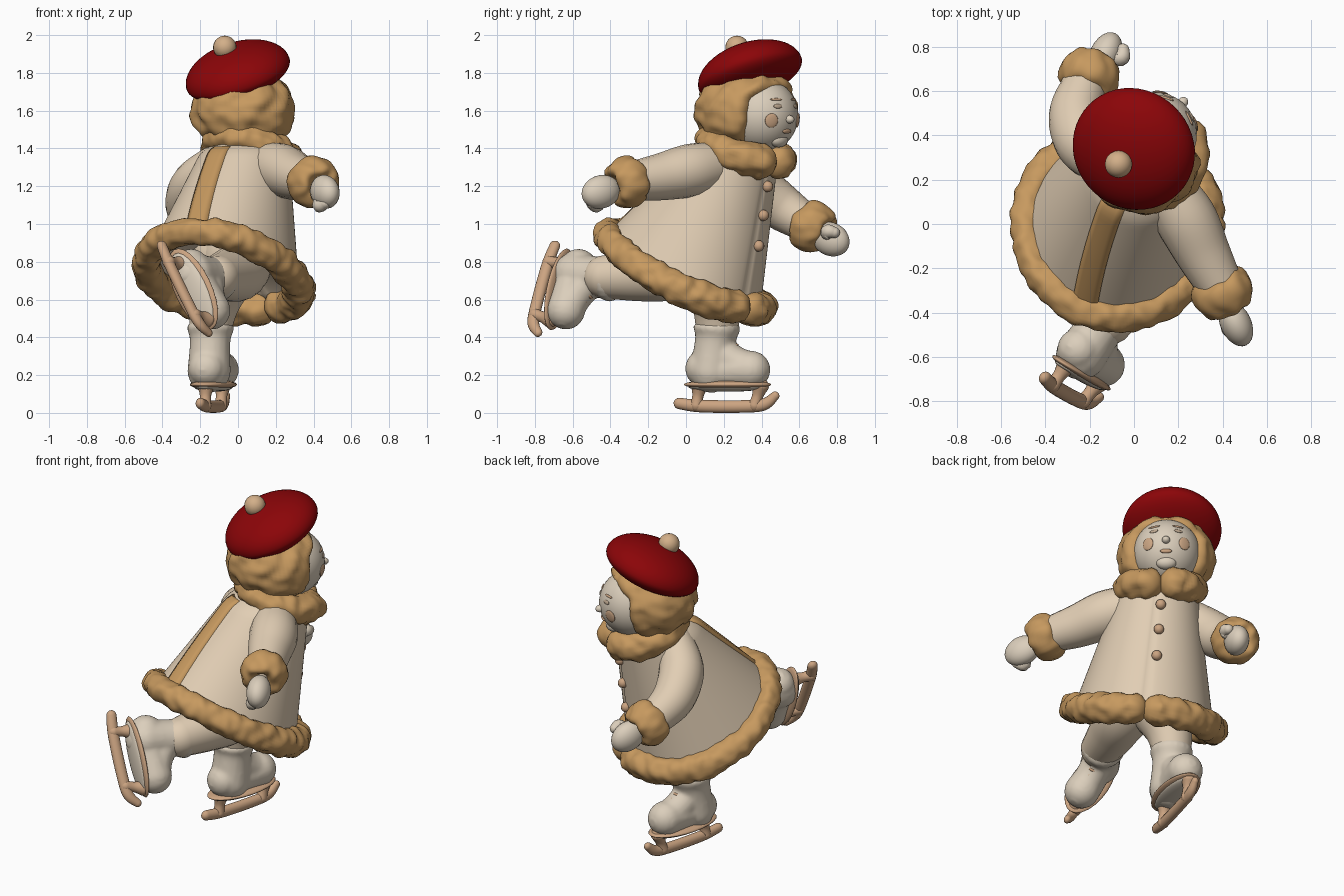
import bpy, bmesh, math
from mathutils import Vector, Matrix, noise

if "Cube" in bpy.data.objects:
    bpy.data.objects.remove(bpy.data.objects["Cube"])

COLORS = {"cream": (.76, .62, .46), "ivory": (.71, .62, .50), "fur_tan": (.57, .32, .115),
          "skate_tan": (.60, .37, .22), "beret_red": (.26, .0015, .0025),
          "pompom_beige": (.65, .43, .25), "blush": (.60, .38, .23), "eye_brown": (.50, .38, .27)}
MATS = {}
for key, col in COLORS.items():
    MATS[key] = bpy.data.materials.new(key)
    MATS[key].diffuse_color = (*col, 1)


def finish(name, bm, mats, matrix=None):
    """Turn a bmesh into a smooth shaded object."""
    bmesh.ops.recalc_face_normals(bm, faces=bm.faces)
    for f in bm.faces:
        f.smooth = True
    me = bpy.data.meshes.new(name)
    bm.to_mesh(me)
    bm.free()
    for m in mats:
        me.materials.append(MATS[m])
    ob = bpy.data.objects.new(name, me)
    bpy.context.collection.objects.link(ob)
    if matrix:
        ob.matrix_world = matrix
    return ob


def skin(bm, rings, closed=False):
    """Bridge equal rings of points with quads."""
    vr = [[bm.verts.new(p) for p in r] for r in rings]
    n = len(vr[0])
    pairs = list(zip(vr, vr[1:])) + ([(vr[-1], vr[0])] if closed else [])
    for a, b in pairs:
        for i in range(n):
            bm.faces.new((a[i], a[(i + 1) % n], b[(i + 1) % n], b[i]))
    if not closed:
        bm.faces.new(vr[0])
        bm.faces.new(vr[-1])


def add_tube(bm, pts, closed=False, bump=0, sides=20, steps=6, flat=None):
    """Round tube through (x, y, z, radius) points, with domed ends."""
    P = [Vector(p) for p in pts]
    n, path = len(P), []
    for i in range(n if closed else n - 1):
        a, b, c, d = [P[(i + k) % n] if closed else P[min(max(i + k, 0), n - 1)] for k in (-1, 0, 1, 2)]
        for s in range(steps):
            t = s / steps
            path.append(.5 * (2 * b + (c - a) * t + (2 * a - 5 * b + 4 * c - d) * t * t
                              + (3 * b - a - 3 * c + d) * t ** 3))
    if not closed:
        path.append(P[-1])
    C, R = [Vector(p[:3]) for p in path], [p[3] for p in path]
    m = len(C)
    T = [(C[(i + 1) % m] - C[i - 1] if closed else C[min(i + 1, m - 1)] - C[max(i - 1, 0)]).normalized()
         for i in range(m)]
    sec = list(zip(C, T, R))
    if not closed:
        dome = [.97, .8, .55, .2]
        head = [(C[0] - T[0] * R[0] * k, T[0], R[0] * math.sqrt(1 - k * k)) for k in dome]
        tail = [(C[-1] + T[-1] * R[-1] * k, T[-1], R[-1] * math.sqrt(1 - k * k)) for k in dome[::-1]]
        sec = head + sec + tail
    side = sec[0][1].orthogonal().normalized()
    rings = []
    for c, t, r in sec:
        side = (side - t * side.dot(t)).normalized()
        up = t.cross(side)
        ring = []
        for k in range(sides):
            a = 2 * math.pi * k / sides
            o = (side * math.cos(a) + up * math.sin(a)) * r
            p = c + o * (1 + bump * noise.noise((c + o) * 17))
            ring.append(p if flat is None else Vector((p.x, p.y * flat, p.z)))
        rings.append(ring)
    skin(bm, rings, closed)


def tube(name, pts, mat, matrix=None, **kw):
    bm = bmesh.new()
    add_tube(bm, pts, **kw)
    return finish(name, bm, [mat], matrix)


def blob(name, loc, radii, mat, rot=None, seg=24, shape=None):
    """Ellipsoid, optionally reshaped by a function of its unit sphere point."""
    bm = bmesh.new()
    bmesh.ops.create_uvsphere(bm, u_segments=seg, v_segments=seg * 2 // 3, radius=1)
    for v in bm.verts:
        k = shape(v.co) if shape else 1
        v.co = Vector([a * b * k for a, b in zip(v.co, radii)])
    mtx = Matrix.Translation(loc) @ (rot.to_4x4() if rot else Matrix())
    return finish(name, bm, [mat], mtx)


def frame(forward, up):
    """Rotation with local x forward and local z up."""
    x = Vector(forward).normalized()
    z = Vector(up)
    z = (z - x * z.dot(x)).normalized()
    return Matrix((x, z.cross(x), z)).transposed()


# Coat: flared surface from the tilted hem (t=0) up to the neck (t=1)
BACK = Vector((-.35, -.937)).normalized()
FRONT = math.radians(51)


def coat(t, az, grow=0):
    d = Vector((math.cos(az), math.sin(az)))
    hem = .55 + .41 * max(0, (1 + d.dot(BACK)) / 2) ** 1.3
    c = Vector((-.08, -.01)).lerp(Vector((.05, .285)), t)
    r = .405 + (.215 - .405) * t + grow
    if t > .85:
        r -= .1 * ((t - .85) / .15) ** 2
    off = (az - FRONT + math.pi) % (2 * math.pi) - math.pi
    r *= 1 - .03 * math.exp(-(off / .04) ** 2)
    p = c + d * r
    return Vector((p.x, p.y, hem + (1.45 - hem) * t))


N = 120
bm = bmesh.new()
angles = [2 * math.pi * k / N for k in range(N)]
under = []
for s, lift in ((.05, .16), (.5, .14), (.88, .06)):
    under.append([Vector((-.08, -.01, .72)).lerp(coat(0, a), s) + Vector((0, 0, lift)) for a in angles])
skin(bm, under + [[coat(i / 24, a) for a in angles] for i in range(25)])
finish("coat", bm, ["cream"])

# Fur trims: hem roll with a front gap, back strip, collar
hem_pts = []
for k in range(37):
    a = FRONT + math.radians(10 + 340 * k / 36)
    hem_pts.append((*coat(0, a), .08 + .008 * math.cos(a - FRONT)))
tube("hem_fur", hem_pts, "fur_tan", bump=.2, steps=6, sides=28)

bm = bmesh.new()
rings = []
for i in range(25):
    t = i / 26
    mid = math.radians(249 - 18 * t)
    half = .058 / (.405 - .2 * t)
    rings.append([coat(t, mid + half * o, g) for o, g in
                  ((-1, -.02), (-1, .008), (-.5, .02), (.5, .02), (1, .008), (1, -.02))])
skin(bm, rings)
finish("back_fur_strip", bm, ["fur_tan"])

collar = []
for k in range(17):
    a = FRONT + math.radians(23 + 314 * k / 16)
    f = (1 + math.cos(a - FRONT)) / 2
    r = .155 + .05 * f
    collar.append((.05 + r * math.cos(a), .295 + r * math.sin(a), 1.465 - .14 * f, .08 + .012 * f))
tube("collar_fur", collar, "fur_tan", bump=.2, sides=28)

# Buttons down the front
for i, t in enumerate((.37, .55, .72)):
    blob(f"button_{i + 1}", coat(t, FRONT + .11, .005), (.03, .03, .03), "skate_tan", seg=14)

# Arms, fur cuffs and mittens
ARMS = {
    "back_arm": ([(.13, .18, 1.315, .12), (.23, .03, 1.285, .14), (.31, -.13, 1.25, .125), (.385, -.27, 1.23, .105)],
                 (.40, -.31, 1.22), (.20, -.42, -.12), (.46, -.45, 1.17), (.43, -.47, 1.10), (.46, -.50, 1.11)),
    "front_arm": ([(-.10, .26, 1.32, .11), (-.22, .36, 1.21, .13), (-.26, .49, 1.10, .125), (-.23, .61, 1.02, .105)],
                  (-.20, .67, .985), (.35, .75, -.35), (-.13, .765, .92), (-.06, .75, .96), (-.05, .785, .955)),
}
for name, (pts, cuff, axis, hand, th0, th1) in ARMS.items():
    tube(name, pts, "cream")
    rot = frame(axis, (0, 0, 1))
    ring = [(0, .078 * math.cos(a), .078 * math.sin(a), .06) for a in [math.pi * k / 6 for k in range(12)]]
    tube(name + "_cuff", ring, "fur_tan", Matrix.Translation(cuff) @ rot.to_4x4() @ Matrix.Diagonal((1.45, 1, 1, 1)),
         closed=True, bump=.2, steps=5, sides=24)
    blob(name + "_mitten", hand, (.11, .07, .088), "ivory", rot)
    tube(name + "_thumb", [(*hand, .035), (*th0, .038), (*th1, .03)], "ivory", sides=12)


# Skating boots, built toe along local x
def skate(name, origin, rot):
    mtx = Matrix.Translation(origin) @ rot.to_4x4()
    bm = bmesh.new()
    add_tube(bm, [(-.13, 0, .235, .10), (-.02, 0, .225, .095), (.13, 0, .228, .102)])
    add_tube(bm, [(-.09, 0, .22, .115), (-.075, 0, .33, .108), (-.065, 0, .40, .11), (-.06, 0, .45, .125),
                  (-.06, 0, .49, .10)])
    add_tube(bm, [(-.05, 0, .33, .09), (.03, 0, .27, .09), (.1, 0, .24, .09)])
    boot = finish(name + "_boot", bm, ["ivory"], mtx)
    rm = boot.modifiers.new("blend", 'REMESH')
    rm.mode, rm.voxel_size, rm.use_smooth_shade = 'VOXEL', .012, True
    sm = boot.modifiers.new("soften", 'SMOOTH')
    sm.iterations = 6
    # sole rim, pale underside, blade, posts and laces
    blob(name + "_sole_rim", mtx @ Vector((0, 0, .15)), (.24, .112, .026), "skate_tan", rot)
    blob(name + "_underside", mtx @ Vector((0, 0, .138)), (.215, .09, .026), "ivory", rot)
    tube(name + "_blade", [(-.265, 0, .05, .03), (-.15, 0, .036, .033), (.08, 0, .034, .033), (.2, 0, .045, .032),
                           (.26, 0, .09, .024)], "skate_tan", mtx, sides=16, flat=.85)
    for side, x, lean in (("heel", -.17, .015), ("toe", .15, .03)):
        tube(f"{name}_{side}_post", [(x, 0, .04, .034), (x + lean / 2, 0, .09, .03), (x + lean, 0, .14, .045)],
             "skate_tan", mtx, sides=16)
    for i in range(3):
        x, z = .052 + .026 * i, .368 - .022 * i
        tube(f"{name}_lace_{i + 1}", [(x - .025, -.045, z - .025, .009), (x, 0, z - .01, .009),
             (x - .025, .045, z - .025, .009)], "skate_tan", mtx, sides=8)


skate("standing_skate", (-.13, .22, 0), frame((.26, .965, 0), (0, 0, 1)))
skate("raised_skate", (-.315, -.80, .65), frame((.22, -.12, -.45), (.5, .85, .05)))

# Legs
tube("standing_leg", [(-.145, .165, .46, .115), (-.12, .16, .60, .14), (-.05, .1, .82, .2)], "cream")
tube("raised_leg", [(-.11, -.43, .72, .115), (-.05, -.25, .73, .14), (0, -.1, .75, .16), (0, .03, .82, .2)], "cream")

# Head, turned toward the front of the coat; local x is the face direction
FACE = frame((.66, .75, 0), (0, 0, 1))
HEAD = Vector((.085, .395, 1.575))
RAD = (.205, .195, .20)


def on_face(az, el, out=1.0):
    a, e = math.radians(az), math.radians(el)
    d = Vector((math.cos(e) * math.cos(a), math.cos(e) * math.sin(a), math.sin(e)))
    loc = HEAD + FACE @ Vector([q * r * out for q, r in zip(d, RAD)])
    return loc, FACE @ frame(d, (0, 0, 1))


def hair_shape(p):
    az, el = abs(math.atan2(p.y, p.x)), math.asin(max(-1, min(1, p.z)))
    side = 1 / (1 + math.exp((az - .80) * 16))
    low = 1 / (1 + math.exp((el - .56 + .25 * az) * 18))
    lock = .025 * math.sin(9 * az + 5 * p.z) + .06 * noise.noise(p * 4)
    return 1 + lock * (1 - side * low) - .4 * side * low


blob("head", HEAD, RAD, "ivory", FACE, seg=32)
blob("hair", (.03, .325, 1.60), (.275, .28, .23), "fur_tan", FACE, seg=72, shape=hair_shape)

loc, rot = on_face(0, -6, .99)
blob("nose", loc, (.03, .024, .022), "ivory", rot, seg=14)
loc, rot = on_face(0, -46, .90)
blob("chin", loc, (.04, .06, .04), "ivory", rot, seg=18)
loc, rot = on_face(0, -25, 1.0)
blob("lips", loc, (.009, .034, .013), "skate_tan", rot, seg=14)
for s, side in ((1, "left"), (-1, "right")):
    loc, rot = on_face(33 * s, -8, .993)
    blob(f"{side}_blush", loc, (.009, .036, .038), "blush", rot, seg=18)
    loc, rot = on_face(22 * s, 14, .998)
    blob(f"{side}_eye", loc, (.006, .026, .012), "eye_brown", rot, seg=14)
    loc, rot = on_face(23 * s, 25, .998)
    blob(f"{side}_brow", loc, (.006, .036, .007), "blush", rot, seg=14)

# Beret, tilted back and to one side, with a flatter underside, and pompom
TILT = Vector((-.31, -.32, 1)).to_track_quat('Z', 'Y').to_matrix()
beret = blob("beret", (0, .34, 1.795), (.285, .285, .155), "beret_red", TILT, seg=48)
for v in beret.data.vertices:
    if v.co.z < 0:
        v.co.z *= .68
blob("pompom", (-.07, .27, 1.935), (.062, .062, .062), "pompom_beige", seg=20)

for m in bpy.data.materials:
    if m.users and not m.is_grease_pencil:
        m.use_nodes = True
        m.node_tree.nodes["Principled BSDF"].inputs["Base Color"].default_value = m.diffuse_color
